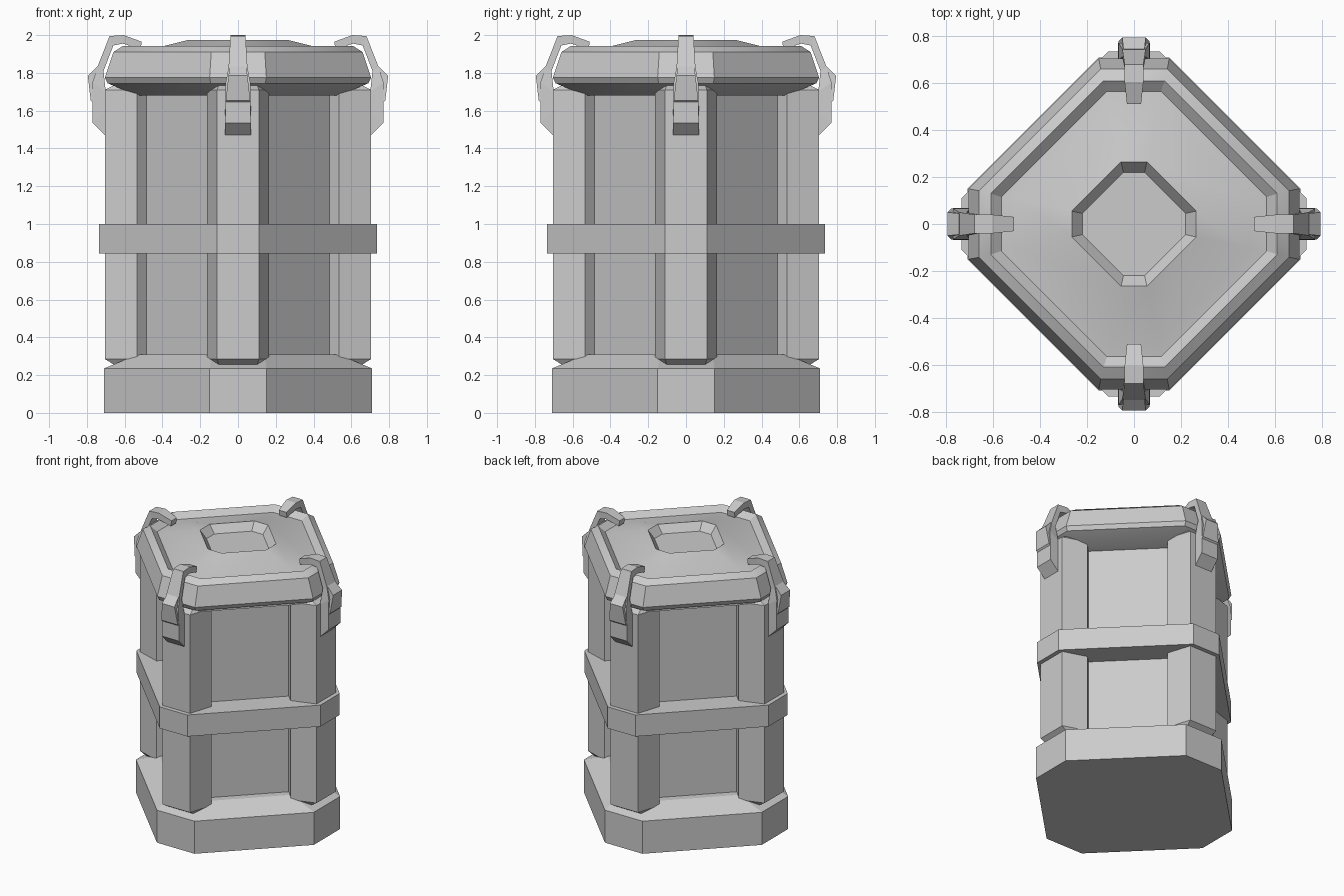
import bpy, bmesh, math
from mathutils import Matrix

if "Cube" in bpy.data.objects:
    bpy.data.objects.remove(bpy.data.objects["Cube"])


def loft(name, rings, turn=0.0):
    """Skin a list of equal-length vertex rings and cap both ends."""
    bm = bmesh.new()
    rows = [[bm.verts.new(p) for p in ring] for ring in rings]
    n = len(rows[0])
    for a, b in zip(rows, rows[1:]):
        for i in range(n):
            j = (i + 1) % n
            bm.faces.new((a[i], a[j], b[j], b[i]))
    bm.faces.new(rows[0][::-1])
    bm.faces.new(rows[-1])
    bmesh.ops.recalc_face_normals(bm, faces=bm.faces)
    bmesh.ops.transform(bm, matrix=Matrix.Rotation(turn, 4, 'Z'), verts=bm.verts)
    mesh = bpy.data.meshes.new(name)
    bm.to_mesh(mesh)
    bm.free()
    obj = bpy.data.objects.new(name, mesh)
    bpy.context.collection.objects.link(obj)
    return obj


def four_way(points, z):
    """Repeat the front-corner outline at all four corners."""
    ring = []
    for _ in range(4):
        ring += [(x, y, z) for x, y in points]
        points = [(-y, x) for x, y in points]
    return ring


def octagon(a, b, z):
    return four_way([(-b, -a), (b, -a)], z)


# Base with sloped shoulder
loft("base", [octagon(.71, .15, 0), octagon(.71, .15, .235), octagon(.53, .14, .31)])

# Body with four corner pillars and recessed panels
half = [(.11, -.705), (.165, -.535), (.115, -.485)]
outline = [(-x, y) for x, y in reversed(half)] + half
small = [(x * .93, y * .93) for x, y in outline]
loft("body", [four_way(small, .255), four_way(outline, .285),
              four_way(outline, 1.71), four_way(small, 1.735)])

# Middle band
loft("middle_band", [octagon(.735, .11, .845), octagon(.735, .11, 1.0)])

# Lid: rounded rim, shallow groove, raised centre with a sunken well
lid = loft("lid", [octagon(a, b, z) for a, b, z in [
    (.535, .14, 1.68), (.69, .145, 1.745), (.705, .15, 1.775), (.66, .142, 1.91),
    (.61, .13, 1.942), (.565, .115, 1.905), (.50, .105, 1.915),
    (.265, .055, 1.974), (.22, .045, 1.92)]])
bpy.context.view_layer.objects.active = lid
lid.select_set(True)
bpy.ops.object.shade_smooth_by_angle(angle=math.radians(28))
lid.select_set(False)


# Clips: each section is outer (r, z), inner (r, z), half width
def strip(name, sections, turn):
    loft(name, [[(ro, -w, zo), (ro, w, zo), (ri, w, zi), (ri, -w, zi)]
                for ro, zo, ri, zi, w in sections], turn)


arm = [(.51, 1.965, .515, 1.925, .03), (.605, 2.0, .61, 1.955, .04),
       (.68, 1.995, .66, 1.945, .04), (.745, 1.83, .712, 1.81, .05),
       (.77, 1.75, .70, 1.70, .065), (.77, 1.535, .69, 1.60, .068),
       (.705, 1.47, .68, 1.48, .068)]
lever = [(.745, 1.835, .73, 1.81, .045), (.795, 1.785, .74, 1.76, .05),
         (.78, 1.655, .74, 1.64, .065), (.765, 1.64, .74, 1.635, .065)]
for i, side in enumerate(["right", "back", "left", "front"]):
    turn = i * math.pi / 2
    strip("clip_arm_" + side, arm, turn)
    strip("clip_lever_" + side, lever, turn)
